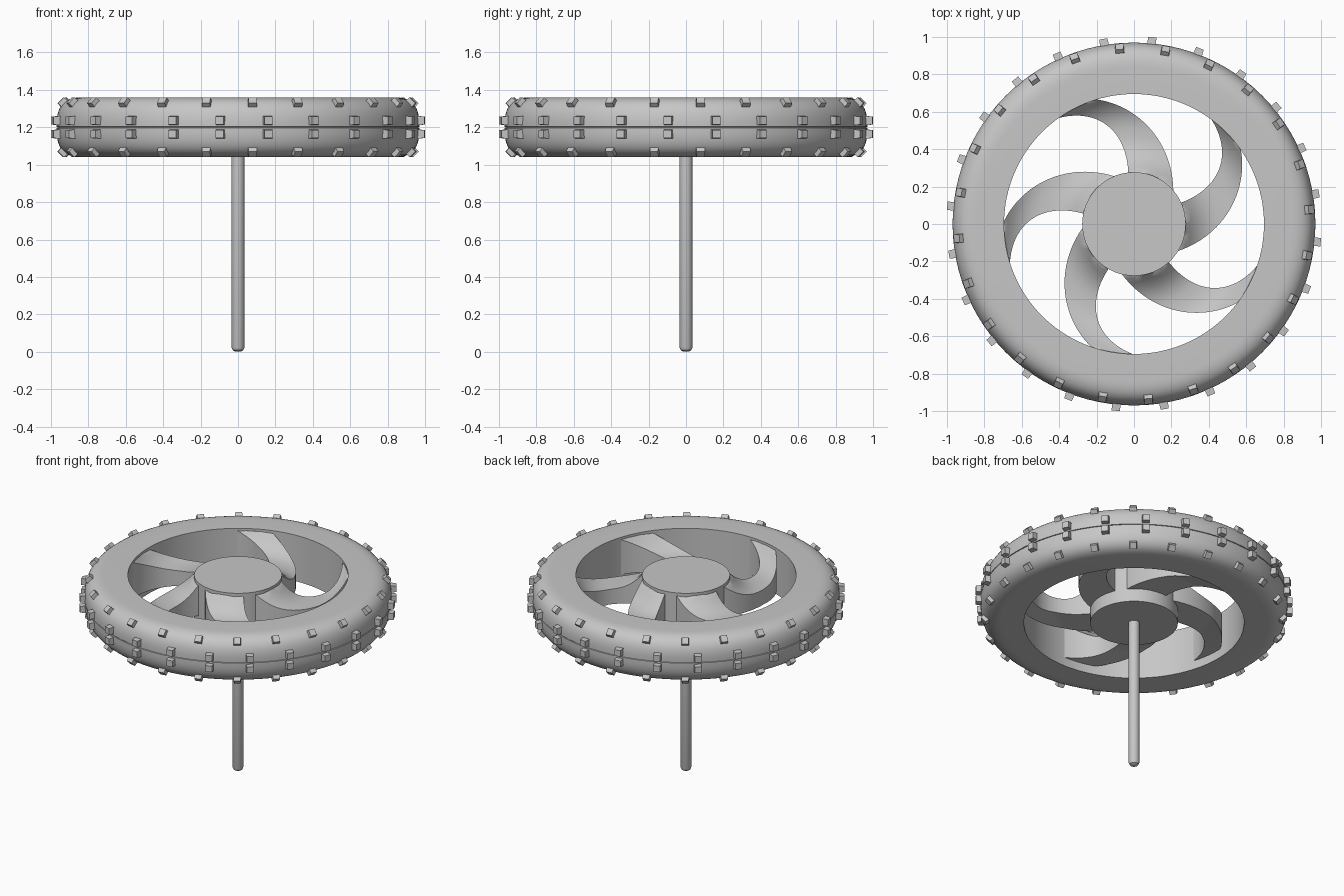
import bpy, bmesh, math
from mathutils import Matrix, Vector
from mathutils.geometry import interpolate_bezier

if "Cube" in bpy.data.objects:
    bpy.data.objects.remove(bpy.data.objects["Cube"])

MID, HALF = 1.2, 0.16          # wheel mid height and half width
TOP, BOTTOM = MID + HALF, MID - HALF

grey = bpy.data.materials.new("plain_grey")
grey.use_nodes = True
grey.diffuse_color = (0.57, 0.57, 0.57, 1)
grey.node_tree.nodes["Principled BSDF"].inputs["Base Color"].default_value = grey.diffuse_color


def finish(name, bm, smooth=True):
    bmesh.ops.recalc_face_normals(bm, faces=bm.faces)
    mesh = bpy.data.meshes.new(name)
    bm.to_mesh(mesh)
    bm.free()
    obj = bpy.data.objects.new(name, mesh)
    bpy.context.collection.objects.link(obj)
    mesh.materials.append(grey)
    if smooth:
        bpy.ops.object.select_all(action='DESELECT')
        bpy.context.view_layer.objects.active = obj
        obj.select_set(True)
        bpy.ops.object.shade_smooth_by_angle(angle=math.radians(35))
    return obj


def lathe(name, profile, steps, closed=False):
    """Spin a list of (radius, height) points around the z axis."""
    bm = bmesh.new()
    verts = [bm.verts.new((r, 0, z)) for r, z in profile]
    edges = [bm.edges.new(pair) for pair in zip(verts, verts[1:])]
    if closed:
        edges.append(bm.edges.new((verts[-1], verts[0])))
    bmesh.ops.spin(bm, geom=verts + edges, axis=(0, 0, 1), cent=(0, 0, 0),
                   angle=math.tau, steps=steps, use_duplicate=False)
    bmesh.ops.remove_doubles(bm, verts=bm.verts, dist=0.0005)
    return finish(name, bm)


# Tire: flat sidewalls, rounded shoulders, fine groove around the middle
shoulder = interpolate_bezier(Vector((0.84, HALF)), Vector((0.94, HALF)),
                              Vector((0.966, 0.1)), Vector((0.97, 0.03)), 12)
upper = [(0.695, HALF)] + [(p.x, p.y) for p in shoulder] + [(0.97, 0.003), (0.964, 0.002)]
outline = [(r, MID + z) for r, z in upper] + [(r, MID - z) for r, z in reversed(upper)]
lathe("tire", outline, 96, closed=True)

# Hub and axle rod
lathe("hub", [(0, TOP), (0.277, TOP), (0.277, BOTTOM), (0, BOTTOM)], 64)
lathe("axle_rod", [(0, BOTTOM + 0.02), (0.035, BOTTOM + 0.02), (0.035, 0.025),
                   (0.028, 0.008), (0.015, 0), (0, 0)], 24)


def spoke_top(r):
    """Dished upper surface that climbs to the hub and to the rim."""
    t = min(max((r - 0.275) / 0.42, 0), 1)
    return 1.235 + 0.11 * abs(2 * t - 1) ** 2.5


def spoke_bottom(r):
    return 1.13 - 0.03 * min(max((r - 0.5) / 0.2, 0), 1)


# Curved spokes: swept between a leading and a trailing edge
def add_spoke(index):
    turn = Matrix.Rotation(index * math.tau / 5, 3, 'Z')
    lead = [Vector((x, y, 0)) for x, y in
            [(-0.245, 0.67), (0, 0.66), (0.22, 0.45), (0.21, 0.15)]]
    trail = [Vector((x, y, 0)) for x, y in
             [(-0.455, 0.55), (-0.22, 0.64), (-0.03, 0.52), (-0.03, 0.25)]]
    rows, cols = 28, 8
    pairs = list(zip(interpolate_bezier(*lead, rows), interpolate_bezier(*trail, rows)))
    bm = bmesh.new()
    sheets = []
    for height in (spoke_top, spoke_bottom):
        grid = []
        for a, b in pairs:
            points = [a.lerp(b, j / cols) for j in range(cols + 1)]
            grid.append([bm.verts.new(turn @ Vector((p.x, p.y, height(p.length))))
                         for p in points])
        for i in range(rows - 1):
            for j in range(cols):
                bm.faces.new((grid[i][j], grid[i + 1][j],
                              grid[i + 1][j + 1], grid[i][j + 1]))
        sheets.append(grid)
    top, low = sheets
    for j in (0, cols):
        for i in range(rows - 1):
            bm.faces.new((top[i][j], top[i + 1][j], low[i + 1][j], low[i][j]))
    for i in (0, rows - 1):
        for j in range(cols):
            bm.faces.new((top[i][j], top[i][j + 1], low[i][j + 1], low[i][j]))
    finish(f"spoke_{index + 1}", bm)


for k in range(5):
    add_spoke(k)


# Tread blocks: tapered studs pointing outward, in rings of 24
def tread_ring(name, radius, height, tilt, start):
    bm = bmesh.new()
    for k in range(24):
        place = (Matrix.Rotation(math.radians(start) + k * math.tau / 24, 4, 'Z')
                 @ Matrix.Translation((radius, 0, height))
                 @ Matrix.Rotation(-math.radians(tilt), 4, 'Y'))
        stud = bmesh.ops.create_cube(bm, size=0.05)["verts"]
        for v in stud:
            if v.co.x > 0:
                v.co.y *= 0.86
                v.co.z *= 0.86
            v.co = place @ v.co
    finish(name, bm, smooth=False)


for side, sign in (("upper", 1), ("lower", -1)):
    tread_ring(f"{side}_center_treads", 0.978, MID + sign * 0.036, 0, 9.4)
    tread_ring(f"{side}_shoulder_treads", 0.934, MID + sign * 0.127, sign * 45, 4.7)
